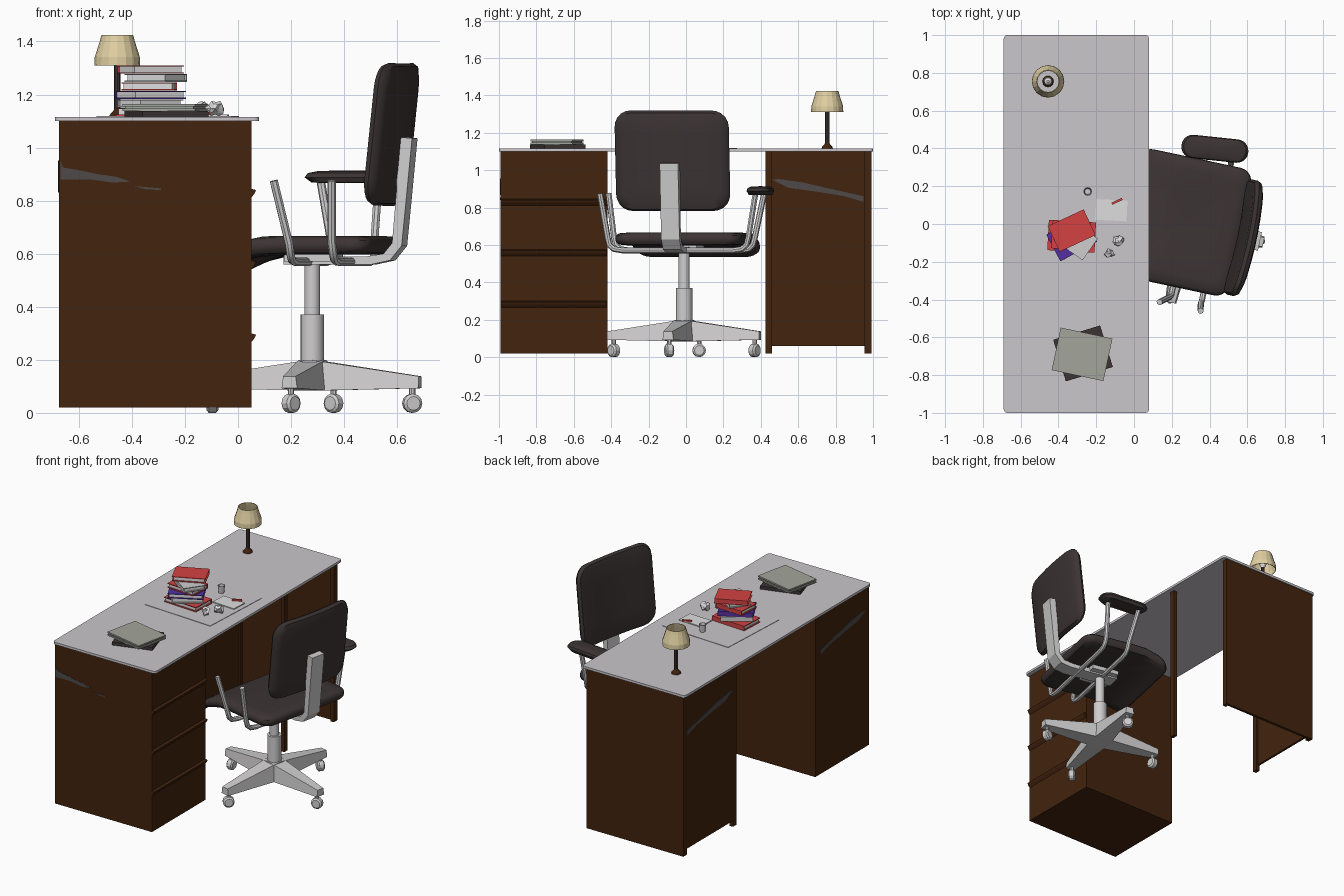
import bpy, bmesh, math, random
from mathutils import Matrix, Vector

if "Cube" in bpy.data.objects:
    bpy.data.objects.remove(bpy.data.objects["Cube"])

random.seed(4)
I4 = Matrix.Identity(4)


def mat(name, r, g, b):
    m = bpy.data.materials.new(name)
    m.diffuse_color = [(c / 255 / 12.92 if c < 11 else ((c / 255 + .055) / 1.055) ** 2.4)
                       for c in (r, g, b)] + [1]
    m.use_nodes = True
    m.node_tree.nodes["Principled BSDF"].inputs["Base Color"].default_value = m.diffuse_color
    return m


WOOD = mat("dark wood", 66, 35, 14)
TOP = mat("desk grey", 203, 199, 203)
FABRIC = mat("chair charcoal", 61, 52, 52)
METAL = mat("light metal", 208, 206, 207)
RED = mat("book red", 212, 66, 66)
PURPLE = mat("book purple", 84, 48, 160)
CREAM = mat("lamp cream", 224, 207, 162)
SAGE = mat("folder sage", 163, 166, 156)
PAPER = mat("paper white", 222, 222, 222)
STREAK = mat("streak grey", 78, 74, 74)


def add(name, bm, m, M=I4, smooth=False):
    bmesh.ops.transform(bm, matrix=M, verts=bm.verts)
    bmesh.ops.recalc_face_normals(bm, faces=bm.faces)
    me = bpy.data.meshes.new(name)
    bm.to_mesh(me)
    bm.free()
    me.materials.append(m)
    ob = bpy.data.objects.new(name, me)
    bpy.context.collection.objects.link(ob)
    if smooth:
        bpy.ops.object.select_all(action='DESELECT')
        ob.select_set(True)
        bpy.context.view_layer.objects.active = ob
        bpy.ops.object.shade_smooth_by_angle(angle=math.radians(40))
    return ob


def box(name, lo, hi, m, M=I4):
    bm = bmesh.new()
    bmesh.ops.create_cube(bm, size=1)
    for v in bm.verts:
        v.co = [lo[i] + (v.co[i] + .5) * (hi[i] - lo[i]) for i in range(3)]
    return add(name, bm, m, M)


def prism(name, pts, depth, m, M=I4):
    """Extrude an outline given in the local xz plane along y."""
    bm = bmesh.new()
    f = bm.faces.new([bm.verts.new((x, 0, z)) for x, z in pts])
    ext = bmesh.ops.extrude_face_region(bm, geom=[f])
    for v in ext["geom"]:
        if isinstance(v, bmesh.types.BMVert):
            v.co.y += depth
    return add(name, bm, m, M)


def rings(name, loops, m, M=I4, smooth=True, caps=True):
    """Skin a list of closed loops."""
    bm = bmesh.new()
    vs = [[bm.verts.new(p) for p in lp] for lp in loops]
    n = len(vs[0])
    for a, b in zip(vs, vs[1:]):
        for i in range(n):
            bm.faces.new((a[i], a[(i + 1) % n], b[(i + 1) % n], b[i]))
    if caps:
        bm.faces.new(vs[0])
        bm.faces.new(vs[-1])
    return add(name, bm, m, M, smooth)


def lathe(name, prof, m, M=I4, n=16, smooth=False, caps=True):
    loops = [[(r * math.cos(2 * math.pi * i / n), r * math.sin(2 * math.pi * i / n), z)
              for i in range(n)] for r, z in prof]
    return rings(name, loops, m, M, smooth, caps)


def cushion(name, a, b, r, prof, m, M, deform=lambda v: v):
    """Rounded slab: rounded rectangle shrunk and lifted along a profile."""
    out = []
    for cx, cy, s in ((1, 1, 0), (-1, 1, 1), (-1, -1, 2), (1, -1, 3)):
        for k in range(6):
            t = math.pi / 2 * (s + k / 5)
            out.append(Vector((cx * (a - r) + r * math.cos(t), cy * (b - r) + r * math.sin(t), 0)))
    full = []
    for i, p in enumerate(out):
        q = out[(i + 1) % len(out)]
        full.append(p)
        if i % 6 == 5:
            full += [p.lerp(q, k / 5) for k in range(1, 5)]
    loops = [[deform(Vector((p.x * s, p.y * s, z))) for p in full] for s, z in prof]
    return rings(name, loops, m, M)


def tube(name, pts, r, m, M):
    cu = bpy.data.curves.new(name, 'CURVE')
    cu.dimensions = '3D'
    cu.bevel_depth, cu.bevel_resolution, cu.use_fill_caps = r, 2, True
    sp = cu.splines.new('POLY')
    sp.points.add(len(pts) - 1)
    for p, c in zip(sp.points, pts):
        p.co = (*c, 1)
    tmp = bpy.data.objects.new(name + " path", cu)
    bpy.context.collection.objects.link(tmp)
    bpy.context.view_layer.update()
    bm = bmesh.new()
    bm.from_mesh(tmp.to_mesh())
    tmp.to_mesh_clear()
    bpy.data.objects.remove(tmp)
    return add(name, bm, m, M, True)


def place(x, y, z, deg=0):
    return Matrix.Translation((x, y, z)) @ Matrix.Rotation(math.radians(deg), 4, 'Z')


# ---- desk ----
cushion("desktop", .385, 1, .02, [(1, 1.1), (1, 1.116)], TOP, place(-.305, 0, 0))
box("drawer_pedestal", (-.675, -.993, .02), (.05, -.42, 1.1), WOOD)
for z in (.83, .56, .285):
    prism("drawer_lip", [(.049, z + .015), (.068, z + .01), (.062, z - .004), (.049, z - .02)],
          .57, WOOD, place(0, -.992, 0))
box("side_panel", (-.675, .975, .02), (.05, .993, 1.1), WOOD)
box("back_panel", (-.675, .425, .06), (-.66, .98, 1.1), WOOD)
for x in (-.675, .025):
    for y in (.425, .955):
        box("desk_post", (x, y, .02), (x + .025, y + .036, 1.1), WOOD)

# painted streaks
side_streak = [(-.67, .955), (-.66, .925), (-.6, .915), (-.53, .9), (-.46, .89), (-.405, .872),
               (-.47, .868), (-.56, .88), (-.67, .88)]
prism("side_streak", side_streak, .003, STREAK, place(0, -.995, 0))
prism("side_streak_tip", [(-.39, .855), (-.29, .846), (-.29, .84), (-.35, .843)], .003, STREAK,
      place(0, -.995, 0))
back_streak = [(.46, .95), (.5, .952), (.62, .935), (.75, .905), (.95, .86), (.95, .83),
               (.85, .86), (.7, .885), (.55, .905)]
for dx, dy in ((-.675, 0), (-.657, 0), (-.675, -1.42)):
    prism("back_streak", back_streak, .003, STREAK, place(dx, dy, 0, 90))

# ---- chair, turned about its column ----
C = place(.28, -.01, 0, -12)
seat_prof = [(.02, -.035), (.5, -.035), (.8, -.035), (.95, -.03), (.99, -.015), (1, 0),
             (.99, .018), (.95, .03), (.8, .035), (.5, .03), (.02, .028)]


def waterfall(v):
    return Vector((v.x, v.y, v.z - 1.5 * max(0, -.08 - v.x) ** 2))


cushion("seat", .305, .345, .07, seat_prof, FABRIC, C @ place(-.02, .015, .632), waterfall)
back_prof = [(.02, -.03), (.5, -.03), (.85, -.028), (.96, -.02), (1, 0), (.96, .02),
             (.85, .027), (.5, .028), (.02, .028)]
# backrest: slab stood up, tilted and gently curved
lean = Matrix.Translation((.315, 0, 1.05)) @ Matrix.Rotation(math.radians(-84), 4, 'Y')
cushion("backrest", .27, .312, .09, back_prof, FABRIC, C @ lean,
        lambda v: Vector((v.x, v.y, v.z + .25 * v.y ** 2 - .01)))
spine = [(-.1, .56), (.24, .56), (.31, .575), (.355, .63), (.372, .8), (.395, 1.035), (.34, 1.04),
         (.335, .84), (.318, .64), (.285, .6), (.22, .59), (-.1, .59)]
prism("back_support", spine, .1, METAL, C @ place(0, -.05, 0))

# arm tubes run under the seat from side to side
for xt, xb in ((-.058, -.005), (.165, .16)):
    half = [(xt, .425, .875), (xb - .003, .385, .64), (xb, .375, .6), (xb, .35, .578), (xb, .3, .57)]
    tube("arm_tube", half + [(x, -y, z) for x, y, z in reversed(half)], .016, METAL, C)
cushion("arm_pad", .178, .062, .06, [(.3, -.022), (.85, -.02), (1, 0), (.93, .016), (.7, .024), (.1, .026)],
        FABRIC, C @ place(.06, .43, .888, 6))

# column and four-legged base
lathe("column", [(.03, .3), (.03, .575)], METAL, C, 12, True)
lathe("column_sleeve", [(.045, .15), (.045, .37)], METAL, C, 12, True)
box("seat_plate", (-.09, -.09, .57), (.1, .09, .6), METAL, C)
for k in range(4):
    L = C @ Matrix.Rotation(k * math.pi / 2, 4, 'Z')
    leg = [[(x, -w, zb), (x, w, zb), (x, w * .8, zt), (x, -w * .8, zt)]
           for x, w, zb, zt in ((0, .065, .085, .2), (.07, .06, .085, .19), (.415, .03, .093, .138))]
    rings("base_leg", leg, METAL, L, False)
    lathe("caster_stem", [(.012, .03), (.012, .1)], METAL, L @ place(.385, 0, 0), 8)
    W = L @ place(.385, 0, .036, 25 + 40 * k) @ Matrix.Rotation(math.pi / 2, 4, 'X')
    lathe("caster_wheel", [(.026, -.022), (.036, -.014), (.036, .014), (.026, .022)], METAL, W, 12)

# ---- lamp ----
P = place(-.455, .755, 1.116)
lathe("lamp_base", [(.03, 0), (.028, .008), (.014, .024), (.011, .035)], WOOD, P, 12)
lathe("lamp_stem", [(.012, .03), (.012, .215)], FABRIC, P, 8)
lathe("lamp_bulb", [(.012, .21), (.024, .235), (.02, .26), (.006, .272)], PAPER, P, 10)
lathe("lamp_shade", [(.086, .194), (.085, .225), (.066, .285), (.06, .308), (.056, .308),
                     (.062, .285), (.081, .225), (.082, .194), (.086, .194)], CREAM, P, 16, False, False)

# ---- desk items ----
box("blotter", (-.255, -.255, 0), (.255, .255, .003), TOP, place(-.265, .005, 1.116, -3))
box("note_sheets", (-.083, -.055, 0), (.083, .055, .006), PAPER, place(-.12, .073, 1.119, -3))
box("pen", (-.03, -.006, 0), (.03, .006, .01), RED, place(-.09, .12, 1.125, 25))
lathe("cup", [(.016, .003), (.017, 0), (.023, .05), (.02, .05), (.015, .005)], METAL,
      place(-.245, .172, 1.119), 12)
for x, y, s in ((-.085, -.085, 1), (-.13, -.155, .9)):
    bm = bmesh.new()
    bmesh.ops.create_icosphere(bm, subdivisions=2, radius=.032 * s)
    for v in bm.verts:
        v.co *= random.uniform(.55, 1.15)
    add("crumpled_paper", bm, PAPER, place(x, y, 1.147))


def book(x, y, z, deg, l, w, t, cover):
    M = place(x, y, z, deg)
    l, w, c = l / 2, w / 2, .005
    box("book_cover", (-l, -w, 0), (l, w, c), cover, M)
    box("book_cover", (-l, -w, t - c), (l, w, t), cover, M)
    box("book_spine", (-l, w - c, c), (l, w, t - c), cover, M)
    box("book_pages", (-l + .008, -w + .008, c), (l - .008, w - c, t - c), PAPER, M)


# stack of books, bottom to top
stack = [(-.33, -.065, -3, .25, .16, RED), (-.33, -.07, 35, .2, .15, METAL),
         (-.33, -.075, 28, .22, .16, PURPLE), (-.335, -.06, -4, .2, .15, RED),
         (-.31, -.08, -35, .19, .14, METAL), (-.33, -.035, 25, .21, .15, RED)]
for i, (x, y, deg, l, w, m) in enumerate(stack):
    book(x, y, 1.119 + .032 * i, deg, l, w, .031, m)

# pair of folders
box("lower_folder", (-.13, -.115, 0), (.13, .115, .022), FABRIC, place(-.27, -.685, 1.116, 17))
box("upper_folder", (-.14, -.115, 0), (.14, .115, .009), SAGE, place(-.275, -.69, 1.138, -12))
box("upper_folder_pages", (-.132, -.108, .009), (.132, .108, .016), SAGE, place(-.275, -.69, 1.138, -12))
box("upper_folder_lid", (-.14, -.115, .016), (.14, .115, .026), SAGE, place(-.275, -.69, 1.138, -12))
